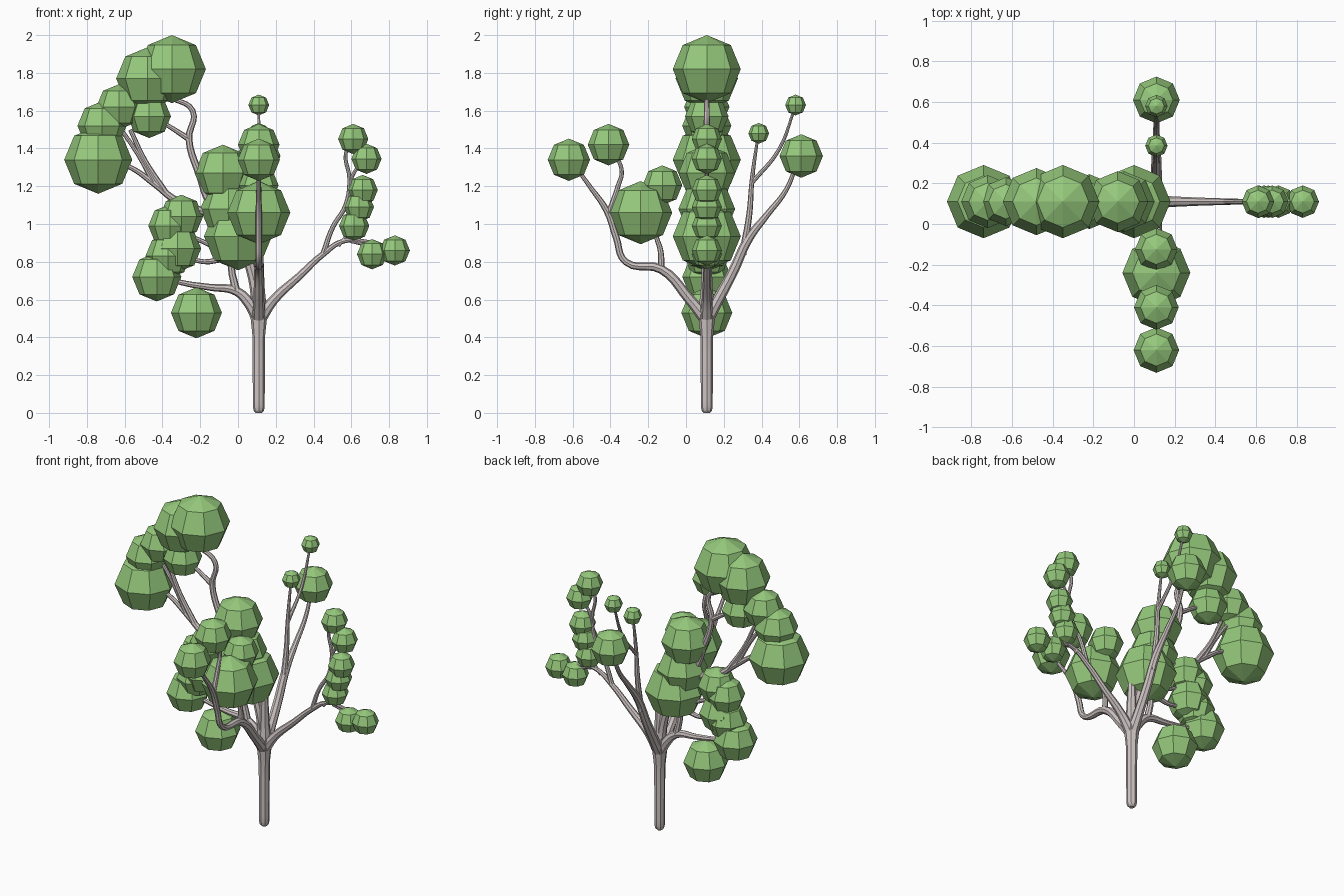
import bpy

CX = CY = 0.11  # trunk position

def material(name, color):
    m = bpy.data.materials.new(name)
    m.diffuse_color = color
    return m

bark = material("bark", (0.62, 0.56, 0.55, 1))
leaf = material("leaf", (0.30, 0.58, 0.20, 1))

def place(axis, u, z):
    # side limbs grow in the x plane, front and back limbs in the y plane
    return (u, CY, z) if axis == "x" else (CX, u, z)

def limb(name, axis, pts):
    # tapered round branch through (offset, height, radius) points
    cu = bpy.data.curves.new(name, "CURVE")
    cu.dimensions = "3D"
    cu.bevel_depth = 1.0
    cu.bevel_resolution = 2
    cu.resolution_u = 5
    cu.use_fill_caps = True
    sp = cu.splines.new("BEZIER")
    sp.bezier_points.add(len(pts) - 1)
    for bp, (u, z, r) in zip(sp.bezier_points, pts):
        bp.co = place(axis, u, z)
        bp.radius = r
        bp.handle_left_type = bp.handle_right_type = "AUTO"
    ob = bpy.data.objects.new(name, cu)
    bpy.context.collection.objects.link(ob)
    bpy.ops.object.select_all(action="DESELECT")
    ob.select_set(True)
    bpy.context.view_layer.objects.active = ob
    bpy.ops.object.convert(target="MESH")
    ob = bpy.context.object
    ob.data.materials.clear()
    ob.data.materials.append(bark)
    bpy.ops.object.shade_smooth_by_angle()

def foliage(name, axis, balls):
    # low-poly eight-sided leaf balls
    for u, z, r in balls:
        bpy.ops.mesh.primitive_uv_sphere_add(segments=8, ring_count=4, radius=r,
                                             location=place(axis, u, z))
        ob = bpy.context.object
        ob.name = name
        ob.data.materials.append(leaf)

# trunk with rounded foot and flared crotch
limb("trunk", "x", [(CX, 0.0, .016), (CX, .012, .027), (CX, .03, .031), (CX, .4, .033),
                    (CX, .53, .046), (CX, .65, .032), (CX, .9, .02)])

# left limb and its twigs
limb("left_branch", "x", [(CX, .49, .035), (.06, .58, .03), (-.01, .645, .024), (-.15, .665, .018),
                          (-.30, .69, .014), (-.40, .72, .012)])
limb("left_riser", "x", [(-.01, .645, .022), (-.03, .73, .019), (-.05, .80, .018), (-.18, .80, .013),
                         (-.30, .83, .011)])
limb("left_tall_branch", "x", [(CX, .50, .035), (.08, .72, .028), (.0, .93, .026), (-.15, 1.12, .024),
                               (-.20, 1.25, .02), (-.26, 1.45, .018), (-.24, 1.6, .015), (-.36, 1.67, .012)])
limb("left_upper_twig", "x", [(-.26, 1.45, .016), (-.37, 1.52, .012), (-.44, 1.56, .011)])
limb("left_outer_branch", "x", [(-.10, 1.04, .022), (-.32, 1.12, .02), (-.44, 1.21, .017),
                                (-.57, 1.30, .013), (-.66, 1.33, .011)])
limb("left_outer_twig", "x", [(-.38, 1.16, .018), (-.49, 1.33, .014), (-.57, 1.5, .012)])
limb("left_outer_twig", "x", [(-.44, 1.21, .016), (-.53, 1.37, .012), (-.64, 1.53, .011)])
limb("left_low_twig", "x", [(.05, .82, .018), (-.10, .87, .014), (-.28, .95, .011)])

# right limb and its twigs
limb("right_branch", "x", [(CX, .49, .035), (.19, .60, .026), (.32, .72, .02), (.45, .84, .016),
                           (.56, .91, .013), (.69, .905, .01), (.80, .88, .008)])
limb("right_riser", "x", [(.45, .84, .015), (.50, .98, .013), (.57, 1.10, .012), (.59, 1.24, .011),
                          (.57, 1.37, .01), (.60, 1.44, .008)])
limb("right_twig", "x", [(.59, 1.22, .011), (.62, 1.28, .009), (.67, 1.34, .008)])
limb("right_twig", "x", [(.53, .885, .011), (.57, .93, .009), (.61, .97, .008)])
limb("right_twig", "x", [(.60, .91, .011), (.66, .89, .009), (.70, .85, .008)])

# back limb and its twigs
limb("back_branch", "y", [(CY, .49, .035), (.17, .60, .03), (.25, .75, .027), (.33, .92, .024),
                          (.43, 1.05, .017), (.53, 1.18, .013), (.59, 1.33, .01)])
limb("back_riser", "y", [(.30, .84, .02), (.335, 1.05, .016), (.35, 1.24, .012), (.38, 1.46, .007)])
limb("back_twig", "y", [(.35, 1.22, .012), (.49, 1.39, .01), (.575, 1.61, .007)])

# front limb and its twigs
limb("front_branch", "y", [(CY, .49, .035), (.02, .60, .028), (-.13, .76, .024), (-.32, .80, .018),
                           (-.37, .93, .018), (-.42, 1.07, .017), (-.51, 1.2, .012), (-.59, 1.31, .01)])
limb("front_outer_twig", "y", [(-.41, 1.05, .016), (-.36, 1.2, .013), (-.34, 1.28, .011), (-.38, 1.38, .01)])
limb("front_riser", "y", [(-.13, .76, .018), (-.135, .86, .015), (-.16, .95, .012), (-.14, 1.18, .01)])

# foliage: (offset, height, radius)
foliage("left_leaves", "x", [(-.35, 1.82, .18), (-.48, 1.77, .165), (-.63, 1.62, .12), (-.72, 1.52, .13),
                             (-.74, 1.34, .18), (-.47, 1.57, .115),
                             (-.30, 1.04, .115), (-.36, .99, .115), (-.32, .87, .125), (-.37, .83, .12),
                             (-.43, .72, .13), (-.22, .53, .135)])
foliage("centre_leaves", "x", [(-.08, 1.27, .15), (-.05, 1.08, .15), (0, .935, .18)])
foliage("right_leaves", "x", [(.61, 1.45, .08), (.68, 1.345, .08), (.66, 1.18, .08), (.64, 1.09, .08),
                              (.615, .99, .08), (.71, .84, .08), (.83, .86, .08)])
foliage("back_leaves", "y", [(.58, 1.63, .055), (.385, 1.48, .055), (.61, 1.36, .115)])
foliage("front_leaves", "y", [(-.62, 1.34, .112), (-.41, 1.42, .11), (-.24, 1.06, .167), (-.125, 1.205, .105)])
